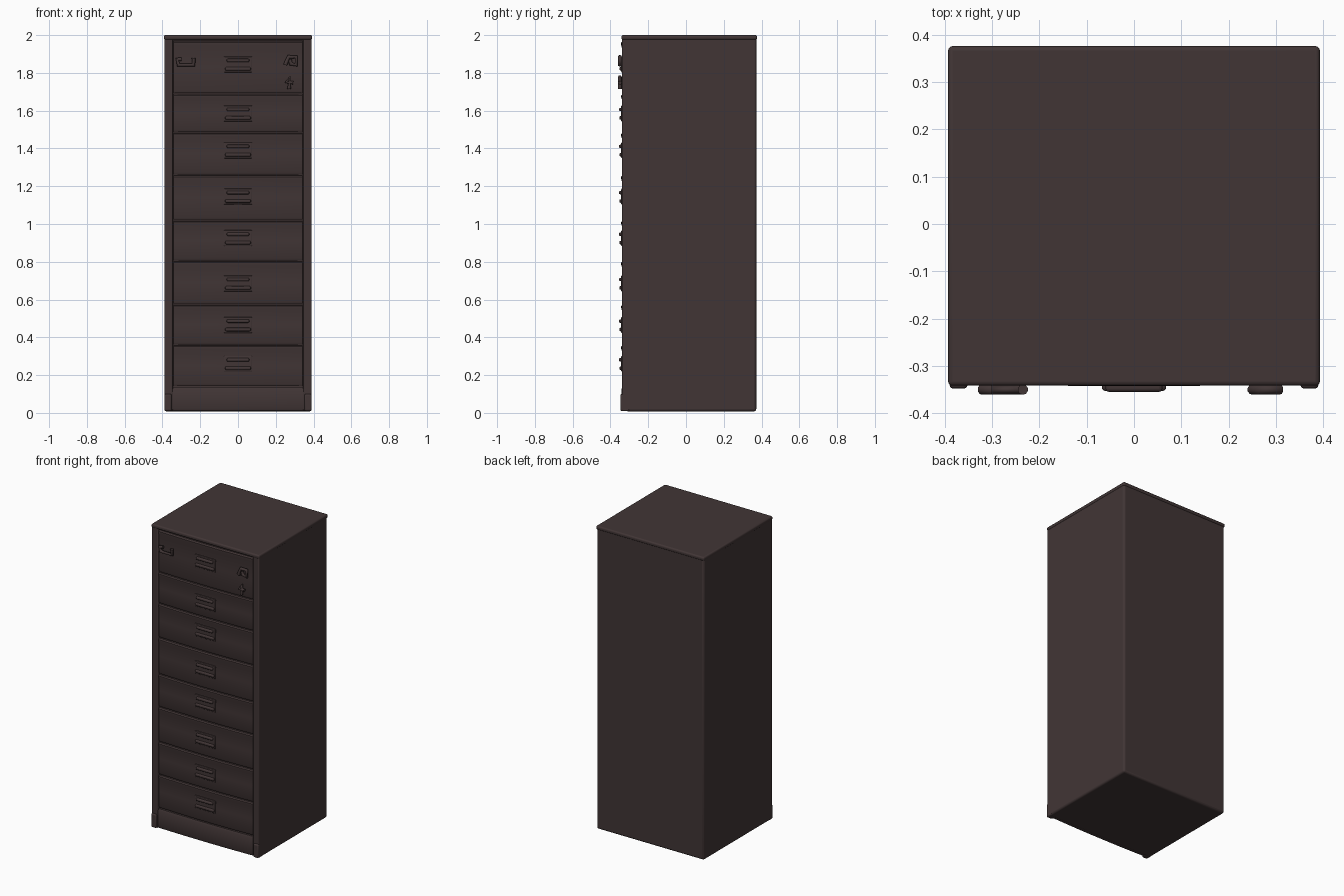
import bpy, bmesh, math
from mathutils import Vector

cube = bpy.data.objects.get("Cube")
if cube:
    bpy.data.objects.remove(cube, do_unlink=True)

paint = bpy.data.materials.new("dark brown paint")
paint.use_nodes = True
COLOUR = (0.053, 0.036, 0.036, 1)
paint.diffuse_color = COLOUR
bsdf = paint.node_tree.nodes["Principled BSDF"]
bsdf.inputs["Base Color"].default_value = COLOUR
bsdf.inputs["Roughness"].default_value = 0.8


def finish(name, bm, bevel=0.0):
    bmesh.ops.recalc_face_normals(bm, faces=bm.faces[:])
    mesh = bpy.data.meshes.new(name)
    bm.to_mesh(mesh)
    bm.free()
    mesh.materials.append(paint)
    ob = bpy.data.objects.new(name, mesh)
    bpy.context.collection.objects.link(ob)
    if bevel:
        mod = ob.modifiers.new("soft edges", "BEVEL")
        mod.width, mod.segments = bevel, 3
        mod.limit_method = "ANGLE"
    bpy.ops.object.select_all(action="DESELECT")
    ob.select_set(True)
    bpy.context.view_layer.objects.active = ob
    bpy.ops.object.shade_smooth_by_angle(angle=math.radians(40))
    return ob


def box(name, x, y, z, bevel=0.005):
    bm = bmesh.new()
    bmesh.ops.create_cube(bm, size=1)
    for v in bm.verts:
        v.co = Vector([(r[0] + r[1]) / 2 + c * (r[1] - r[0])
                       for r, c in zip((x, y, z), v.co)])
    return finish(name, bm, bevel)


def bowed_panel(name, half, z0, z1, profile, bow):
    """Panel with an outward bow across x; profile is (height share, y)."""
    bm = bmesh.new()
    steps = 16
    rings = []
    for t, y in profile:
        z = z0 + (z1 - z0) * t
        ring = [bm.verts.new((half, -0.3, z)), bm.verts.new((-half, -0.3, z))]
        for i in range(steps + 1):
            u = 2 * i / steps - 1
            ring.append(bm.verts.new((half * u, y - bow * (1 - u * u), z)))
        rings.append(ring)
    for a, b in zip(rings, rings[1:]):
        for i in range(len(a)):
            j = (i + 1) % len(a)
            bm.faces.new((a[i], a[j], b[j], b[i]))
    bm.faces.new(rings[0])
    bm.faces.new(rings[-1])
    return finish(name, bm)


def bent_rod(name, points, radius):
    curve = bpy.data.curves.new(name, "CURVE")
    curve.dimensions = "3D"
    curve.bevel_depth, curve.bevel_resolution = radius, 3
    curve.use_fill_caps = True
    spline = curve.splines.new("POLY")
    spline.points.add(len(points) - 1)
    for p, (x, z) in zip(spline.points, points):
        p.co = (x, -0.35, z, 1)
    curve.materials.append(paint)
    ob = bpy.data.objects.new(name, curve)
    bpy.context.collection.objects.link(ob)


# Carcass, front posts and top
box("carcass", (-0.39, 0.39), (-0.318, 0.372), (0.008, 1.99), 0.012)
for side, s in (("left", 1), ("right", -1)):
    box(side + "_front_post", sorted((s * 0.345, s * 0.39)),
        (-0.339, -0.3), (0.01, 1.985), 0.006)
    box(side + "_post_foot", sorted((s * 0.352, s * 0.39)),
        (-0.348, -0.3), (0.01, 0.1), 0.008)
box("top_panel", (-0.393, 0.393), (-0.342, 0.376), (1.975, 2.0), 0.009)

# Drawers, each with a rolled lip along its top edge
edges = [0.14, 0.36, 0.575, 0.805, 1.02, 1.26, 1.485, 1.69, 1.972]
pulls = [0.26, 0.465, 0.685, 0.925, 1.145, 1.39, 1.585, 1.845]
drawer_profile = [(0, -0.326), (0.05, -0.331), (0.5, -0.331),
                  (0.84, -0.33), (0.92, -0.335), (0.97, -0.335), (1, -0.328)]
for n, (low, high, z) in enumerate(zip(edges, edges[1:], pulls), 1):
    bowed_panel(f"drawer_{n}", 0.342, low + 0.003, high - 0.003,
                drawer_profile, 0.008)
    box(f"drawer_{n}_pull_plate", (-0.075, 0.075), (-0.343, -0.325),
        (z - 0.042, z + 0.042), 0.004)
    box(f"drawer_{n}_pull_upper", (-0.06, 0.06), (-0.355, -0.33),
        (z + 0.012, z + 0.03), 0.007)
    box(f"drawer_{n}_pull_lower", (-0.068, 0.068), (-0.353, -0.33),
        (z - 0.033, z - 0.014), 0.007)

# Kick panel below the drawers
bowed_panel("kick_panel", 0.35, 0.012, 0.137,
            [(0, -0.332), (0.1, -0.337), (0.9, -0.336), (1, -0.33)], 0.006)

# Small bent-rod catches on the top drawer
bent_rod("right_catch", [(-0.3, 1.872), (-0.322, 1.872), (-0.315, 1.842),
                         (-0.235, 1.842), (-0.235, 1.878)], 0.011)
bent_rod("left_catch", [(0.25, 1.842), (0.268, 1.885), (0.308, 1.885),
                        (0.308, 1.842), (0.28, 1.848), (0.275, 1.87)], 0.011)
bent_rod("left_lower_catch", [(0.27, 1.715), (0.275, 1.778),
                              (0.255, 1.752), (0.292, 1.748)], 0.01)
